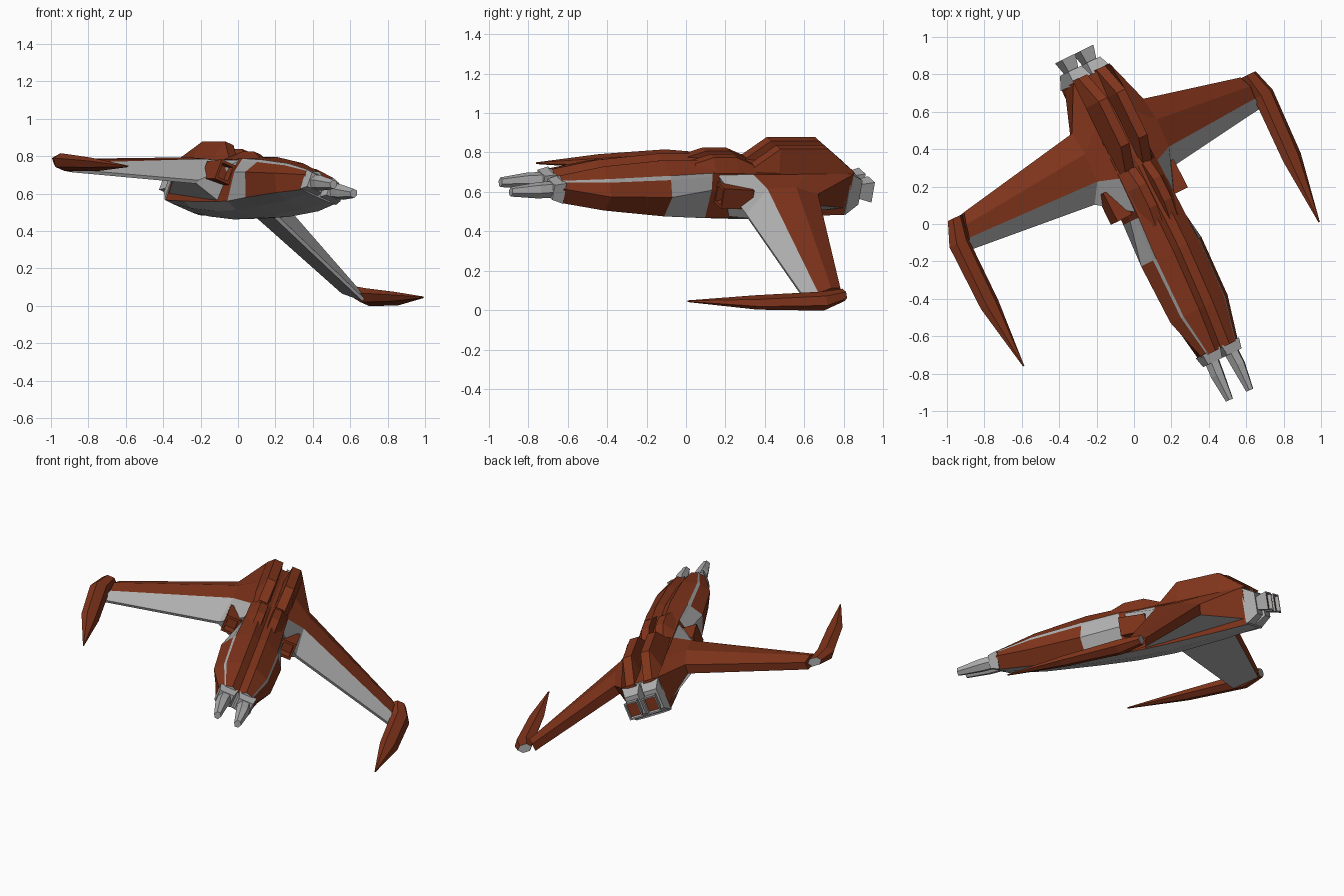
import bpy, bmesh
from mathutils import Matrix, Vector

if "Cube" in bpy.data.objects:
    bpy.data.objects.remove(bpy.data.objects["Cube"])

# The ship is banked and turned: local x = span, y = towards tail, z = ship's up
U, B, W = Vector((.835, .407, -.37)), Vector((-.438, .899, 0)), Vector((.333, .162, .929))
POSE = Matrix((U, B, W)).transposed().to_4x4()
POSE.translation = -.132 * U


def material(name, colour):
    m = bpy.data.materials.new(name)
    m.diffuse_color = colour
    m.use_nodes = True
    m.node_tree.nodes["Principled BSDF"].inputs["Base Color"].default_value = m.diffuse_color
    return m


MATS = [material("hull_red", (.22, .035, .011, 1)), material("bare_grey", (.42, .42, .42, 1))]
RED, GREY = 0, 1
HEX = [(-1, 0), (-.5, 1), (.5, 1), (1, 0), (.5, -1), (-.5, -1)]
BOX = [(-1, 1), (1, 1), (1, -1), (-1, -1)]


def loft(name, rings, colour, caps=(RED, RED), closed=True):
    """Skin rings of points; colour(segment, strip) picks the paint; mirrored across x."""
    bm = bmesh.new()
    vs = [[bm.verts.new(p) for p in r] for r in rings]
    n = len(rings[0])
    for i in range(len(rings) - 1):
        for j in range(n if closed else n - 1):
            k = (j + 1) % n
            f = bm.faces.new((vs[i][j], vs[i][k], vs[i + 1][k], vs[i + 1][j]))
            f.material_index = colour(i, j)
    for ring, c in ((vs[0], caps[0]), (vs[-1][::-1], caps[1])):
        bm.faces.new(ring).material_index = c
    bmesh.ops.recalc_face_normals(bm, faces=bm.faces)
    me = bpy.data.meshes.new(name)
    bm.to_mesh(me)
    bm.free()
    for m in MATS:
        me.materials.append(m)
    ob = bpy.data.objects.new(name, me)
    bpy.context.collection.objects.link(ob)
    ob.matrix_world = POSE
    ob.modifiers.new("mirror", 'MIRROR').use_clip = True
    return ob


def tube(name, shape, stations, colour, caps):
    """Stations are (y, centre x, half width, centre z, half height)."""
    rings = [[(a + u * hw, b, c + v * hh) for u, v in shape] for b, a, hw, c, hh in stations]
    return loft(name, rings, lambda i, j: colour, caps)


# Fuselage: y, groove z, ridge z, crease x z, widest x z, low edge x z, keel z
hull = [
    (-.80, .675, .70, .085, .688, .116, .655, .105, .575, .57),
    (-.56, .725, .75, .13, .715, .183, .638, .135, .545, .53),
    (-.22, .765, .785, .135, .735, .193, .64, .14, .515, .495),
    (.02, .76, .785, .125, .745, .145, .66, .125, .50, .475),
    (.27, .755, .765, .12, .739, .12, .62, .115, .50, .468),
    (.58, .755, .765, .12, .737, .117, .62, .112, .505, .485),
    (.82, .74, .742, .12, .735, .115, .62, .109, .512, .51)]
rings = []
for b, g, r, xc, zc, xw, zw, xl, zl, k in hull:
    s = .2
    rings.append([(0, b, g), (.045, b, r), (xc, b, zc),
                  (xc + s * (xw - xc), b, zc + s * (zw - zc)),
                  (xw, b, zw), (xl, b, zl), (.06, b, k), (0, b, k)])


def hull_paint(i, j):
    if j >= 5 or (j == 2 and i < 3) or (i == 2 and j in (3, 4)):
        return GREY
    return RED


loft("fuselage", rings, hull_paint, (GREY, GREY), closed=False)


# Twin humps on the back: engine covers and cockpit pods
def hump(name, stations, inner, outer, base):
    rings = [[(.012, b, base - .03), (inner, b, t), (outer, b, t), (.118, b, base)]
             for b, t in stations]
    loft(name, rings, lambda i, j: RED)


hump("engine_cover", [(.27, .76), (.40, .86), (.67, .86), (.83, .742)], .03, .085, .737)
hump("cockpit_pod", [(-.06, .775), (.04, .808), (.17, .808), (.27, .768)], .022, .07, .742)

# Drooping wings with a grey leading strip and underside
wing = [
    [(.115, .25, .737), (.118, .55, .738), (.12, .82, .737), (.11, .80, .55),
     (.10, .15, .50), (.12, .05, .737)],
    [(.23, .29, .70), (.23, .45, .71), (.229, .58, .672), (.22, .57, .61),
     (.25, .195, .55), (.25, .185, .57)],
    [(.915, .32, .405), (.91, .39, .43), (.885, .455, .42), (.885, .45, .37),
     (.93, .265, .345), (.935, .26, .36)]]
loft("wing", wing, lambda i, j: RED if j < 3 else GREY)

# Forward-pointing wing tip blades
tube("wing_blade", HEX, [(.45, .94, .045, .405, .025), (.32, .975, .06, .385, .04),
                         (-.05, .968, .056, .375, .028), (-.425, .946, .004, .373, .004)],
     RED, (GREY, RED))

# Side intakes with a recessed mouth
tube("side_intake", BOX, [(.22, .17, .055, .64, .05), (.05, .18, .045, .645, .055),
                          (.05, .18, .032, .645, .04), (.10, .18, .03, .645, .036)],
     RED, (RED, RED))

# Nose collar and prongs
tube("nose_collar", BOX, [(-.79, .06, .056, .63, .056), (-.85, .062, .045, .632, .04)],
     GREY, (GREY, GREY))
tube("nose_prong", HEX, [(-.84, .062, .042, .632, .037), (-.92, .067, .04, .628, .036),
                         (-1.07, .065, .022, .62, .022)], GREY, (GREY, GREY))

# Tail cap and flared nozzles with red exhaust
tube("tail_cap", BOX, [(.81, .06, .058, .625, .112), (.885, .06, .042, .63, .065)],
     GREY, (GREY, GREY))
tube("nozzle", BOX, [(.87, .058, .028, .63, .035), (.957, .058, .043, .63, .055),
                     (.957, .058, .035, .63, .046), (.935, .058, .033, .63, .044)],
     GREY, (GREY, RED))
